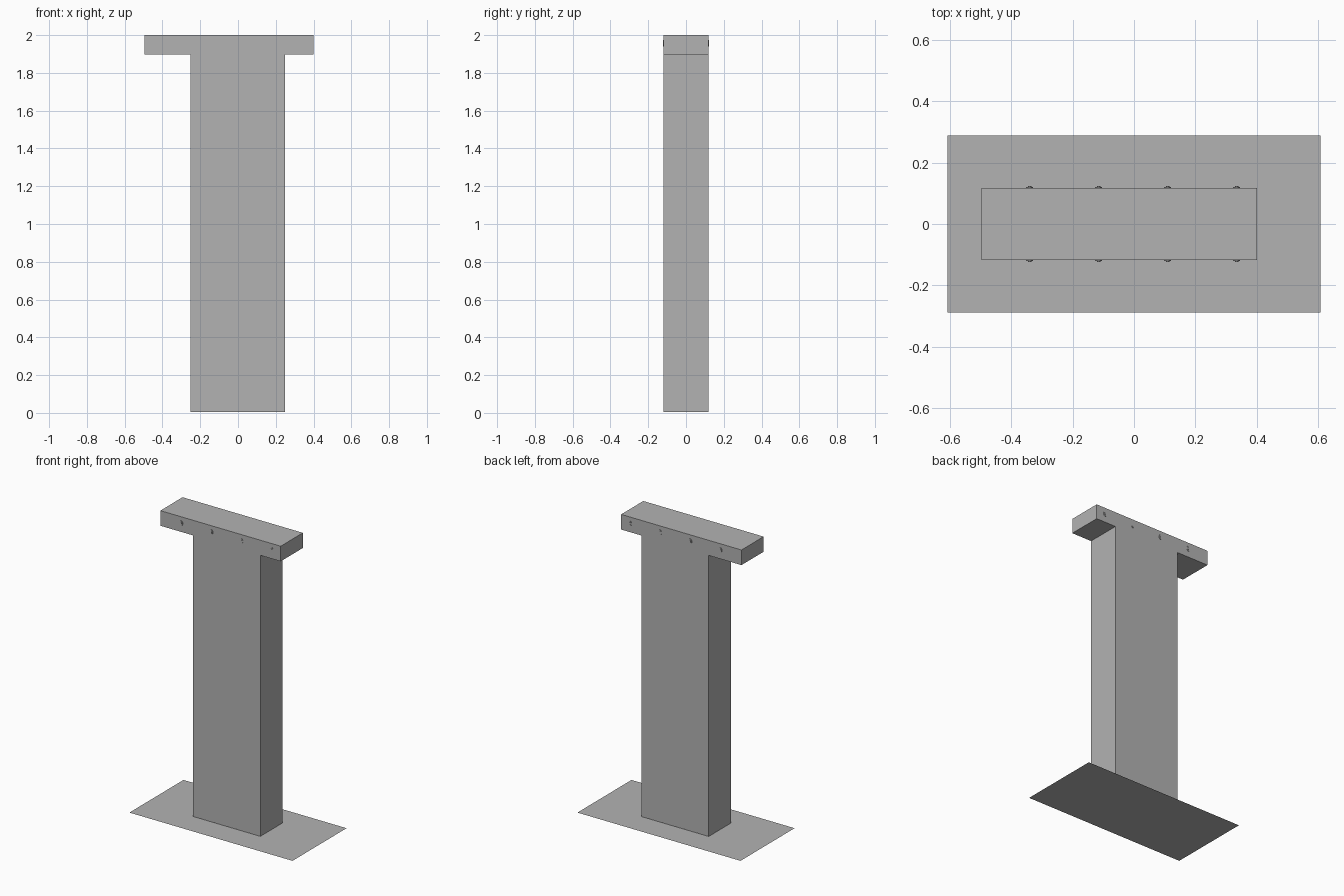
import bpy, bmesh, math

if "Cube" in bpy.data.objects:
    bpy.data.objects.remove(bpy.data.objects["Cube"])

grey = bpy.data.materials.new("mid_grey")
grey.diffuse_color = (0.45, 0.45, 0.45, 1)
grey.use_nodes = True
grey.node_tree.nodes["Principled BSDF"].inputs["Base Color"].default_value = grey.diffuse_color


def make_object(name, bm):
    bmesh.ops.recalc_face_normals(bm, faces=bm.faces)
    mesh = bpy.data.meshes.new(name)
    bm.to_mesh(mesh)
    bm.free()
    mesh.materials.append(grey)
    obj = bpy.data.objects.new(name, mesh)
    bpy.context.collection.objects.link(obj)
    return obj


def extrude_y(name, profile, y0, y1):
    """Extrude an (x, z) outline from y0 to y1."""
    bm = bmesh.new()
    face = bm.faces.new([bm.verts.new((x, y0, z)) for x, z in profile])
    ext = bmesh.ops.extrude_face_region(bm, geom=[face])
    moved = [v for v in ext["geom"] if isinstance(v, bmesh.types.BMVert)]
    bmesh.ops.translate(bm, verts=moved, vec=(0, y1 - y0, 0))
    return make_object(name, bm)


# T-shaped pillar: column and offset top bar in one piece
extrude_y("pillar", [(-0.252, 0.004), (0.249, 0.004), (0.249, 1.898), (0.401, 1.898),
                     (0.401, 2.0), (-0.496, 2.0), (-0.496, 1.898), (-0.252, 1.898)],
          -0.118, 0.118)

# Thin ground plate
bm = bmesh.new()
bm.faces.new([bm.verts.new(p) for p in
              [(-0.608, -0.288, 0), (0.608, -0.288, 0), (0.608, 0.288, 0), (-0.608, 0.288, 0)]])
make_object("base_plate", bm)

# Four small studs with a raised centre on each long side of the bar
for side, label in ((-1, "front"), (1, "back")):
    for i in range(4):
        cx, cz = -0.34 + i * 0.2247, 1.957

        def ring(rx, rz):
            return [(cx + rx * math.cos(math.tau * (k + 0.5) / 8),
                     cz + rz * math.sin(math.tau * (k + 0.5) / 8)) for k in range(8)]

        extrude_y(f"{label}_stud_{i + 1}", ring(0.012, 0.018), side * 0.117, side * 0.121)
        extrude_y(f"{label}_stud_centre_{i + 1}", ring(0.006, 0.010), side * 0.120, side * 0.123)
